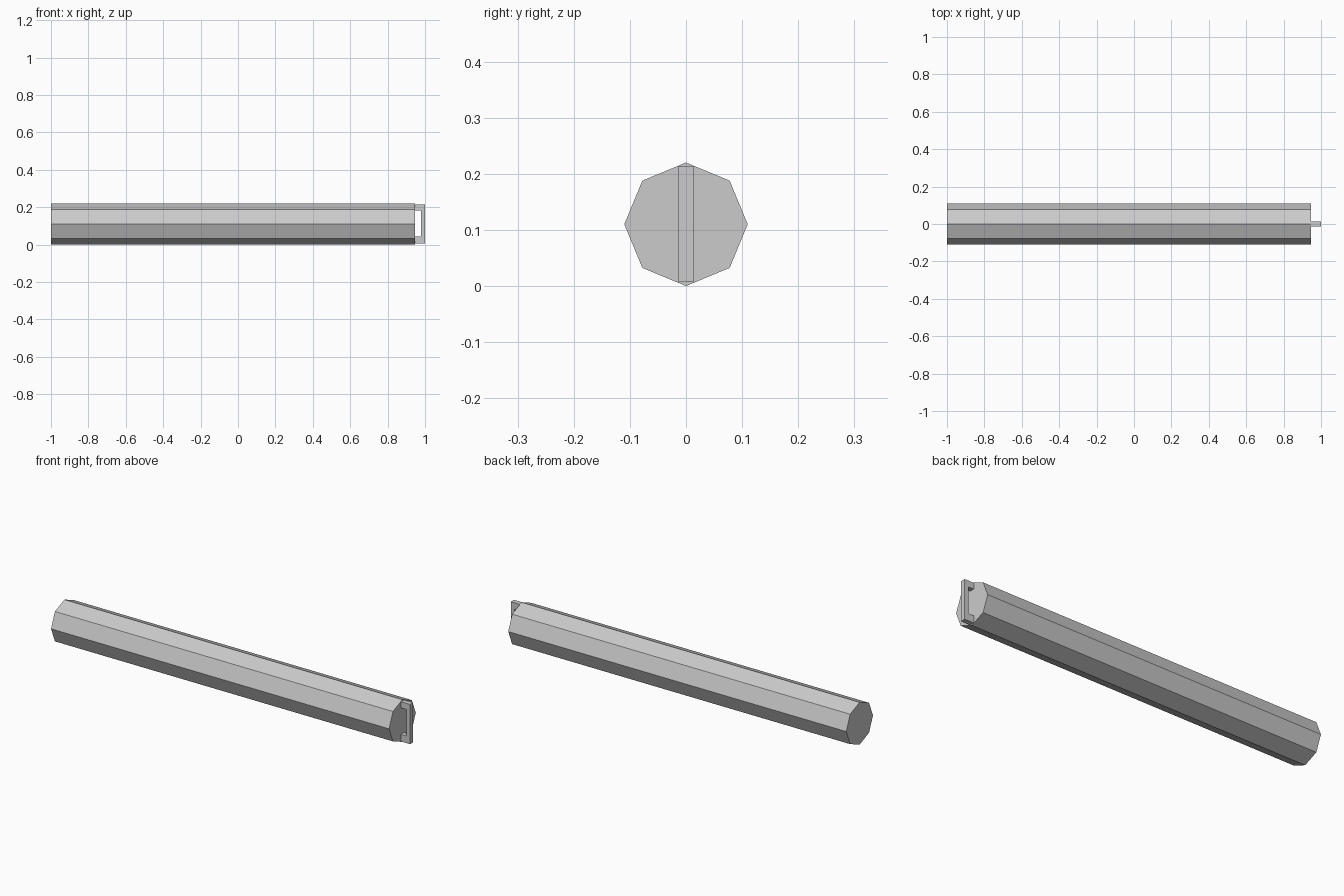
import bpy, bmesh
from math import pi, cos, sin

if "Cube" in bpy.data.objects:
    bpy.data.objects.remove(bpy.data.objects["Cube"])


def prism(name, outline, axis, start, end):
    """Extrude a closed 2D outline along x (outline = y,z) or y (outline = x,z)."""
    bm = bmesh.new()
    place = (lambda u, v, d: (d, u, v)) if axis == 'x' else (lambda u, v, d: (u, d, v))
    face = bm.faces.new([bm.verts.new(place(u, v, start)) for u, v in outline])
    ext = bmesh.ops.extrude_face_region(bm, geom=[face])
    move = (end - start, 0, 0) if axis == 'x' else (0, end - start, 0)
    bmesh.ops.translate(bm, vec=move, verts=[g for g in ext['geom'] if isinstance(g, bmesh.types.BMVert)])
    bmesh.ops.recalc_face_normals(bm, faces=bm.faces)
    mesh = bpy.data.meshes.new(name)
    bm.to_mesh(mesh)
    bm.free()
    obj = bpy.data.objects.new(name, mesh)
    bpy.context.collection.objects.link(obj)
    return obj


R, END = 0.11, 0.947

# Eight-sided bar with corners at top and bottom
prism("octagonal_bar", [(R * sin(i * pi / 4), R + R * cos(i * pi / 4)) for i in range(8)], 'x', -1.0, END)

# Flat C-shaped end bracket
prism("end_bracket", [(END, 0.007), (1.0, 0.007), (1.0, 0.214), (END, 0.214),
                      (END, 0.182), (0.979, 0.182), (0.979, 0.044), (END, 0.044)],
      'y', -0.013, 0.013)
